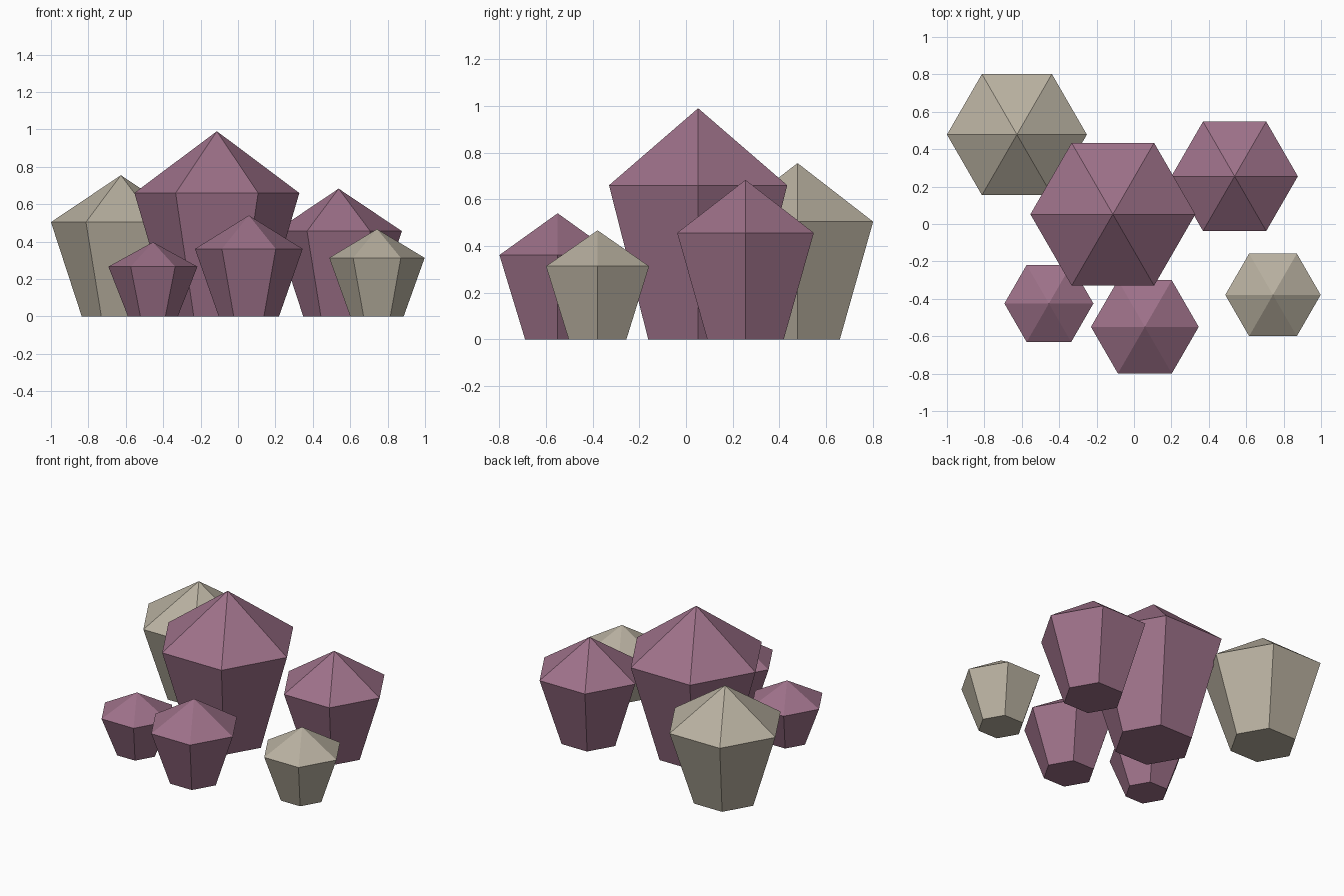
import bpy
import bmesh
from math import cos, sin, tau

cube = bpy.data.objects.get("Cube")
if cube:
    bpy.data.objects.remove(cube, do_unlink=True)


def make_material(name, rgb):
    mat = bpy.data.materials.new(name)
    mat.use_nodes = True
    mat.diffuse_color = (*rgb, 1)
    bsdf = next(n for n in mat.node_tree.nodes if n.type == 'BSDF_PRINCIPLED')
    bsdf.inputs["Base Color"].default_value = (*rgb, 1)
    return mat


mauve = make_material("mauve", (0.34, 0.165, 0.25))
stone = make_material("warm_grey", (0.48, 0.435, 0.35))

SIDES = 6
BASE_RATIO = 0.56    # foot radius relative to the shoulder radius


def crystal(name, x, y, radius, shoulder, height, mat):
    """Six-sided crystal that flares up to a shoulder and ends in a point."""
    bm = bmesh.new()

    def ring(r, z):
        return [bm.verts.new((r * cos(tau * i / SIDES), r * sin(tau * i / SIDES), z))
                for i in range(SIDES)]

    foot = ring(radius * BASE_RATIO, 0)
    rim = ring(radius, shoulder)
    tip = bm.verts.new((0, 0, height))
    bm.faces.new(foot[::-1])
    for i in range(SIDES):
        j = (i + 1) % SIDES
        bm.faces.new((foot[i], foot[j], rim[j], rim[i]))
        bm.faces.new((rim[i], rim[j], tip))

    mesh = bpy.data.meshes.new(name)
    bm.to_mesh(mesh)
    bm.free()
    mesh.materials.append(mat)
    obj = bpy.data.objects.new(name, mesh)
    obj.location = (x, y, 0)
    bpy.context.collection.objects.link(obj)


# Mauve crystals
crystal("large_center_crystal", -0.113, 0.052, 0.441, 0.66, 0.99, mauve)
crystal("back_left_crystal", 0.538, 0.255, 0.338, 0.456, 0.683, mauve)
crystal("front_crystal", 0.058, -0.55, 0.288, 0.361, 0.54, mauve)
crystal("small_front_right_crystal", -0.455, -0.425, 0.238, 0.266, 0.397, mauve)

# Grey crystals
crystal("back_right_grey_crystal", -0.626, 0.478, 0.374, 0.504, 0.755, stone)
crystal("small_front_left_grey_crystal", 0.743, -0.379, 0.255, 0.313, 0.467, stone)
